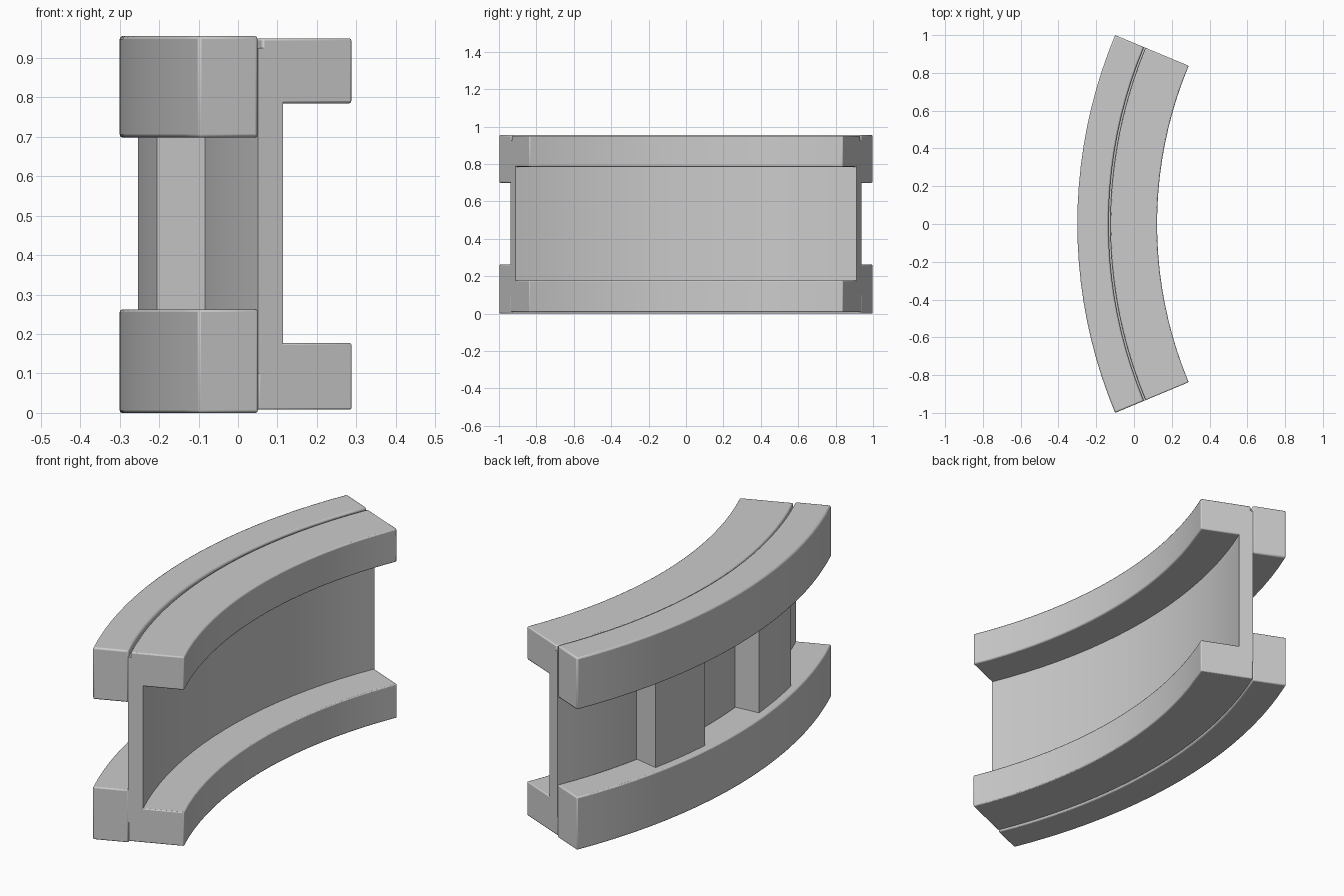
import bpy, bmesh
from math import sin, cos, asin, ceil, radians

cube = bpy.data.objects.get("Cube")
if cube:
    bpy.data.objects.remove(cube, do_unlink=True)

CENTRE_X = 2.3                 # centre of the arc the wall follows
OUTER, SEAM, INNER = 2.6, 2.435, 2.178
END = asin(1 / OUTER)          # half angle of the whole segment

stone = bpy.data.materials.new("grey_stone")
stone.use_nodes = True
GREY = (0.6, 0.6, 0.6, 1)
stone.diffuse_color = GREY
bsdf = stone.node_tree.nodes["Principled BSDF"]
bsdf.inputs["Base Color"].default_value = GREY
bsdf.inputs["Roughness"].default_value = 0.8


def arc_block(name, r0, r1, z0, z1, a0=-END, a1=END, bevel=0.0):
    """Sweep a rectangular section along the arc, with radial end caps."""
    bm = bmesh.new()
    steps = max(3, ceil((a1 - a0) / (2 * END) * 20))
    rings = []
    for i in range(steps + 1):
        a = a0 + (a1 - a0) * i / steps
        rings.append([bm.verts.new((CENTRE_X - r * cos(a), r * sin(a), z))
                      for r, z in ((r0, z0), (r1, z0), (r1, z1), (r0, z1))])
    for near, far in zip(rings, rings[1:]):
        for k in range(4):
            n = (k + 1) % 4
            bm.faces.new((near[k], near[n], far[n], far[k]))
    bm.faces.new(rings[0])
    bm.faces.new(rings[-1])
    bmesh.ops.recalc_face_normals(bm, faces=bm.faces)
    mesh = bpy.data.meshes.new(name)
    bm.to_mesh(mesh)
    bm.free()
    mesh.materials.append(stone)
    obj = bpy.data.objects.new(name, mesh)
    bpy.context.collection.objects.link(obj)
    if bevel:
        mod = obj.modifiers.new("worn_edges", "BEVEL")
        mod.width = bevel
        mod.segments = 2
        mod.limit_method = "ANGLE"
        mod.angle_limit = radians(50)
    bpy.ops.object.select_all(action="DESELECT")
    obj.select_set(True)
    bpy.context.view_layer.objects.active = obj
    bpy.ops.object.shade_smooth_by_angle(angle=radians(35))
    return obj


# Base: tall kerb on the convex side, low ledge on the concave side
arc_block("base_outer_rail", SEAM, OUTER, 0.0, 0.262, bevel=0.006)
arc_block("base_inner_ledge", INNER, SEAM, 0.008, 0.177, bevel=0.005)

# Coping: deep outer rail and thinner inner rail, parted by a narrow groove
arc_block("coping_outer_rail", SEAM, OUTER, 0.698, 0.956, bevel=0.008)
arc_block("coping_inner_rail", INNER, SEAM - 0.01, 0.785, 0.95, bevel=0.006)

# Thin wall between them, closing the groove from below
arc_block("wall", 2.368, SEAM + 0.002, 0.1, 0.925)

# Pilasters on the convex side
for side, lo, hi in (("left", 0.083, 0.21), ("right", -0.21, -0.083)):
    arc_block(side + "_pilaster", SEAM - 0.01, 2.562, 0.25, 0.71, lo, hi)
